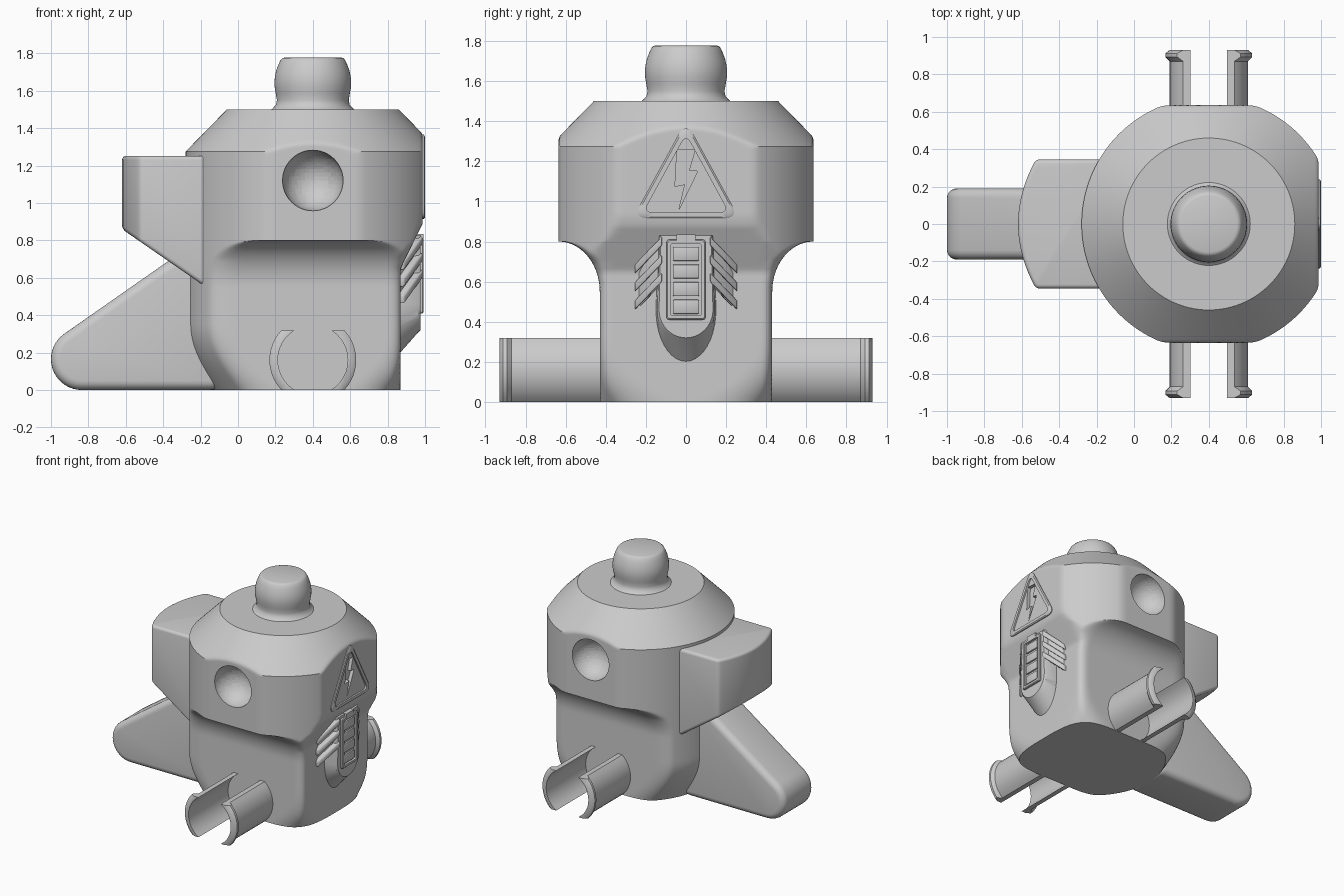
import bpy, bmesh
from math import sin, cos, pi, radians, sqrt, asin
from mathutils import Vector

if "Cube" in bpy.data.objects:
    bpy.data.objects.remove(bpy.data.objects["Cube"])

CX = 0.4  # axis of the round housing


def loft(name, loops, closed=False, bevel=0.0, segs=4, angle=35):
    """Skin a stack of equal-length loops; cap the ends unless closed."""
    bm = bmesh.new()
    rows = [[bm.verts.new(p) for p in lp] for lp in loops]
    n = len(rows[0])
    pairs = list(zip(rows, rows[1:])) + ([(rows[-1], rows[0])] if closed else [])
    for a, b in pairs:
        for i in range(n):
            j = (i + 1) % n
            bm.faces.new((a[i], a[j], b[j], b[i]))
    if not closed:
        bm.faces.new(rows[0][::-1])
        bm.faces.new(rows[-1])
    bmesh.ops.recalc_face_normals(bm, faces=bm.faces)
    me = bpy.data.meshes.new(name)
    bm.to_mesh(me)
    bm.free()
    ob = bpy.data.objects.new(name, me)
    bpy.context.collection.objects.link(ob)
    if bevel:
        m = ob.modifiers.new("Bevel", 'BEVEL')
        m.width, m.segments, m.limit_method, m.angle_limit = bevel, segs, 'ANGLE', radians(40)
        apply(ob, m)
    smooth(ob, angle)
    return ob


def activate(ob):
    bpy.ops.object.select_all(action='DESELECT')
    ob.select_set(True)
    bpy.context.view_layer.objects.active = ob


def apply(ob, mod):
    activate(ob)
    bpy.ops.object.modifier_apply(modifier=mod.name)


def smooth(ob, angle=35):
    activate(ob)
    bpy.ops.object.shade_smooth_by_angle(angle=radians(angle))


def cut(ob, cutter):
    m = ob.modifiers.new("Cut", 'BOOLEAN')
    m.operation, m.solver, m.object = 'DIFFERENCE', 'EXACT', cutter
    apply(ob, m)
    bpy.data.objects.remove(cutter)
    smooth(ob)


def at_x(x, pts):
    return [(x, y, z) for y, z in pts]


def round_poly(corners, r, n=6):
    """2D polygon with every corner softened by a small curve."""
    out = []
    for i, c in enumerate(corners):
        c = Vector(c)
        a = (Vector(corners[i - 1]) - c).normalized() * r + c
        b = (Vector(corners[(i + 1) % len(corners)]) - c).normalized() * r + c
        for k in range(n + 1):
            t = k / n
            out.append(tuple(a * (1 - t) ** 2 + c * 2 * t * (1 - t) + b * t * t))
    return out


def frame(name, outer, inner, x0, x1):
    return loft(name, [at_x(x0, outer), at_x(x1 - .006, outer),
                       at_x(x1, [tuple(Vector(o).lerp(Vector(i), .25)) for o, i in zip(outer, inner)]),
                       at_x(x1, inner), at_x(x0, inner)], closed=True)


def rect(w, z0, z1):
    return [(-w, z0), (w, z0), (w, z1), (-w, z1)]


# Housing: round shell pressed flat on three sides, with soft corners
def shell(z):
    if z < .35:
        return .54 + .14 * sin(pi / 2 * z / .35)
    return .68 if z < 1.275 else .68 - (z - 1.275) * .98


def side_flat(z):
    if z <= .55:
        return .43
    if z <= .8:
        return .43 + .205 * (1 - sqrt(max(0, 1 - ((z - .55) / .25) ** 2)))
    return .635


def end_flat(z):
    return .47 + .117 * min(1, max(0, (z - .65) / .24))


def smin(a, b, k):
    h = max(k - abs(a - b), 0) / k
    return min(a, b) - h * h * k * .25


def radius(a, z):
    k = .08 if z < .7 else .08 - .065 * min(1, (z - .7) / .1)
    r = shell(z)
    if cos(a) > .05:
        r = smin(r, end_flat(z) / cos(a), k)
    if abs(sin(a)) > .05:
        r = smin(r, side_flat(z) / abs(sin(a)), k)
    return r


zs = [.35 * i / 14 for i in range(14)] + [.35 + .2 * i / 6 for i in range(6)]
zs += [.55 + .25 * sin(pi / 2 * i / 20) for i in range(21)]
zs += [.81, .83, .86, .89, .95, 1.05, 1.15, 1.22, 1.26] + [1.275 + .225 * i / 28 for i in range(29)]
N = 288
housing = loft("housing", [[(CX + radius(2 * pi * i / N, z) * cos(2 * pi * i / N),
                             radius(2 * pi * i / N, z) * sin(2 * pi * i / N), z)
                            for i in range(N)] for z in zs])

# Round bowl in each side
for s in (-1, 1):
    bpy.ops.mesh.primitive_uv_sphere_add(segments=48, ring_count=24, radius=.162,
                                         location=(CX, s * .635, 1.12))
    cut(housing, bpy.context.object)

# Warning triangle with engraved bolt
bolt = [(-.045, 1.26), (.045, 1.255), (.015, 1.155), (.058, 1.15), (-.035, .96), (-.005, 1.085), (-.055, 1.075)]
cut(housing, loft("bolt_cutter", [at_x(.96, bolt), at_x(1.05, bolt)]))
tri = round_poly([(-.265, .915), (.265, .915), (0, 1.40)], .08)
tri_in = round_poly([(-.213, .945), (.213, .945), (0, 1.335)], .05)
frame("warning_triangle_rim", tri, tri_in, .95, 1.0)

# Top knob
knob = [(.235, 1.49), (.215, 1.505), (.197, 1.525), (.192, 1.55), (.198, 1.585), (.204, 1.62), (.205, 1.65),
        (.202, 1.68), (.195, 1.71), (.184, 1.74), (.172, 1.765), (.163, 1.774), (.15, 1.778)]
loft("top_knob", [[(CX + r * cos(2 * pi * i / 64), r * sin(2 * pi * i / 64), z) for i in range(64)]
                  for r, z in knob])

# Rear block with sloping underside
arc = [(-.62 + .095 * (t / 8) ** 2, .345 * t / 8) for t in range(-8, 9)]
plan = [(-.1, -.345)] + arc + [(-.1, .345)]
loft("rear_block", [[(x, y, .86 - (x + .62) * .69) for x, y in plan], [(x, y, 1.252) for x, y in plan]],
     bevel=.022)

# Tail wedge with rounded tip
tail = [(-.835 + .165 * cos(radians(a)), .165 + .165 * sin(radians(a))) for a in range(125, 271, 8)]
tail += [(-.83, 0), (-.1, 0), (-.1, .88)]
loft("tail_wedge", [[(x, y, z) for x, z in tail] for y in (-.19, .19)], bevel=.05, segs=5)


# Side clip arms, curved section with a lip at the tip
def clip_section(y, ro, sx):
    pts = []
    for r, d in ((ro, 1), (.187, -1)):
        m = asin(.159 / r)
        for i in range(13):
            a = d * m * (2 * i / 12 - 1)
            pts.append((CX + sx * r * cos(a), y, .16 + r * sin(a)))
    return pts


for sx in (-1, 1):
    for sy in (-1, 1):
        loft("clip_arm", [clip_section(sy * y, r, sx) for y, r in
                          ((.38, .21), (.87, .21), (.893, .232), (.912, .232), (.93, .21))], angle=40)

# Battery pod, its frame, cap and four cells
u_shape = [(-.13, .83), (.13, .83)] + [(.14 * cos(pi * i / 20), .46 - .14 * sin(pi * i / 20)) for i in range(21)]
loft("battery_pod", [at_x(.85, [(y * 1.08, z - .14 * max(0, .46 - z) / .14) for y, z in u_shape]),
                     at_x(.965, [(y * 1.02, z - .01 * (z < .46)) for y, z in u_shape]),
                     at_x(.976, [(y * .96, z) for y, z in u_shape])])
frame("battery_frame", round_poly(rect(.097, .41, .81), .015), round_poly(rect(.075, .432, .788), .008), .95, .993)
loft("battery_cap", [at_x(x, rect(.047, .80, .835)) for x in (.93, .993)])
for i in range(4):
    z = .44 + .088 * i
    loft("battery_cell", [at_x(x, rect(.066, z, z + .07)) for x in (.95, .988)], bevel=.006, segs=2)


# Slanted vents either side of the battery
def vent(name, s, z0, h, drop):
    q = [(.12, z0), (.255, z0 - .14), (.255, z0 - .14 + h), (.12, z0 + h)]
    front = [(.99 - drop - (y - .12) * .75, s * y, z) for y, z in q]
    return loft(name, [[(.82, y, z) for _, y, z in front], front], bevel=.008, segs=2)


for s in (-1, 1):
    vent("vent_base", s, .59, .25, .035)
    for i in range(3):
        vent("vent_bar", s, .60 + .09 * i, .045, 0)
